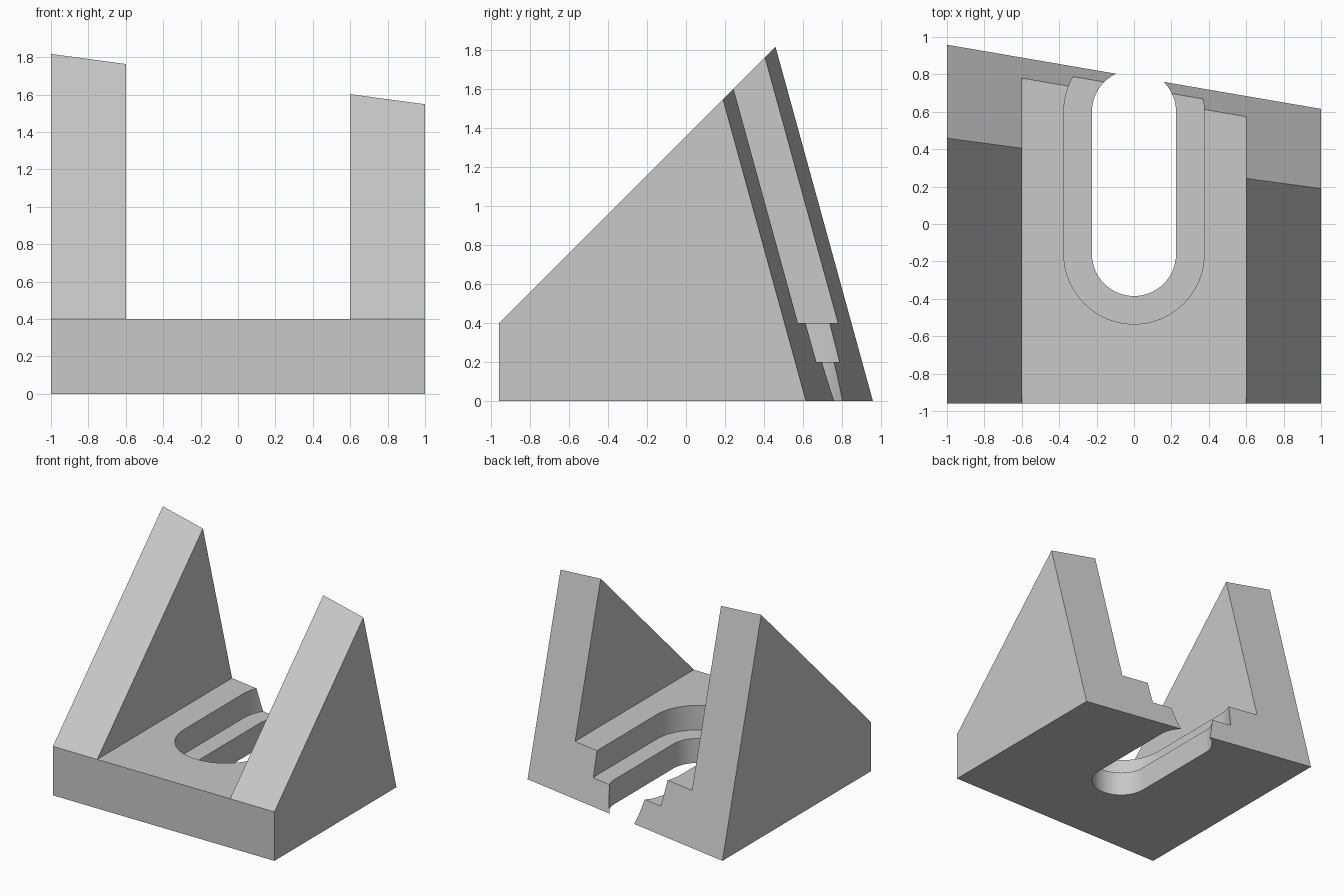
import bpy, bmesh
from math import pi, sin, cos, radians
from mathutils import Vector

cube = bpy.data.objects.get("Cube")
if cube:
    bpy.data.objects.remove(cube, do_unlink=True)

grey = bpy.data.materials.new("light grey")
grey.use_nodes = True
grey.diffuse_color = (0.58, 0.58, 0.58, 1)
grey.node_tree.nodes["Principled BSDF"].inputs["Base Color"].default_value = (0.58, 0.58, 0.58, 1)


def prism(name, outline, depth, trim=None):
    """Extrude a closed outline along a vector, optionally trimmed by a plane."""
    bm = bmesh.new()
    face = bm.faces.new([bm.verts.new(p) for p in outline])
    ext = bmesh.ops.extrude_face_region(bm, geom=[face], use_keep_orig=True)
    verts = [g for g in ext["geom"] if isinstance(g, bmesh.types.BMVert)]
    bmesh.ops.translate(bm, verts=verts, vec=depth)
    if trim:
        point, normal = trim
        cut = bmesh.ops.bisect_plane(bm, geom=bm.verts[:] + bm.edges[:] + bm.faces[:],
                                     plane_co=point, plane_no=normal, clear_outer=True)
        rim = [g for g in cut["geom_cut"] if isinstance(g, bmesh.types.BMEdge)]
        bmesh.ops.contextual_create(bm, geom=rim)
    bmesh.ops.recalc_face_normals(bm, faces=bm.faces[:])
    mesh = bpy.data.meshes.new(name)
    bm.to_mesh(mesh)
    bm.free()
    mesh.materials.append(grey)
    obj = bpy.data.objects.new(name, mesh)
    bpy.context.collection.objects.link(obj)
    return obj


def slot(name, radius, bottom, top, front=-0.16, back=0.6, steps=32):
    """Round-ended slot cutter running front to back."""
    arc = [pi * i / steps for i in range(steps + 1)]
    outline = [(radius * cos(a), back + radius * sin(a), bottom) for a in arc]
    outline += [(-radius * cos(a), front - radius * sin(a), bottom) for a in arc]
    return prism(name, outline, (0, 0, top - bottom))


# Body: sloped side profile, cut off at the back by a skewed leaning plane
profile = [(-1, -0.9585, 0), (-1, 1.2, 0), (-1, 1.2, 2.5585), (-1, -0.9585, 0.4)]
body = prism("slotted_bracket", profile, (2, 0, 0),
             trim=(Vector((0, 0.787, 0)), Vector((0.1715, 1, 0.275))))

# Channel between the two side walls, stepped slot in the floor
channel = prism("channel_cutter",
                [(-0.6, -2, 0.4), (0.6, -2, 0.4), (0.6, 2, 0.4), (-0.6, 2, 0.4)], (0, 0, 3))
cutters = [channel,
           slot("wide_slot_cutter", 0.375, 0.2, 1),
           slot("through_slot_cutter", 0.225, -0.2, 0.3)]

bpy.ops.object.select_all(action="DESELECT")
bpy.context.view_layer.objects.active = body
body.select_set(True)
for cutter in cutters:
    mod = body.modifiers.new(cutter.name, "BOOLEAN")
    mod.operation = "DIFFERENCE"
    mod.solver = "EXACT"
    mod.object = cutter
    bpy.ops.object.modifier_apply(modifier=mod.name)
    bpy.data.objects.remove(cutter, do_unlink=True)

bpy.ops.object.shade_smooth_by_angle(angle=radians(20))
